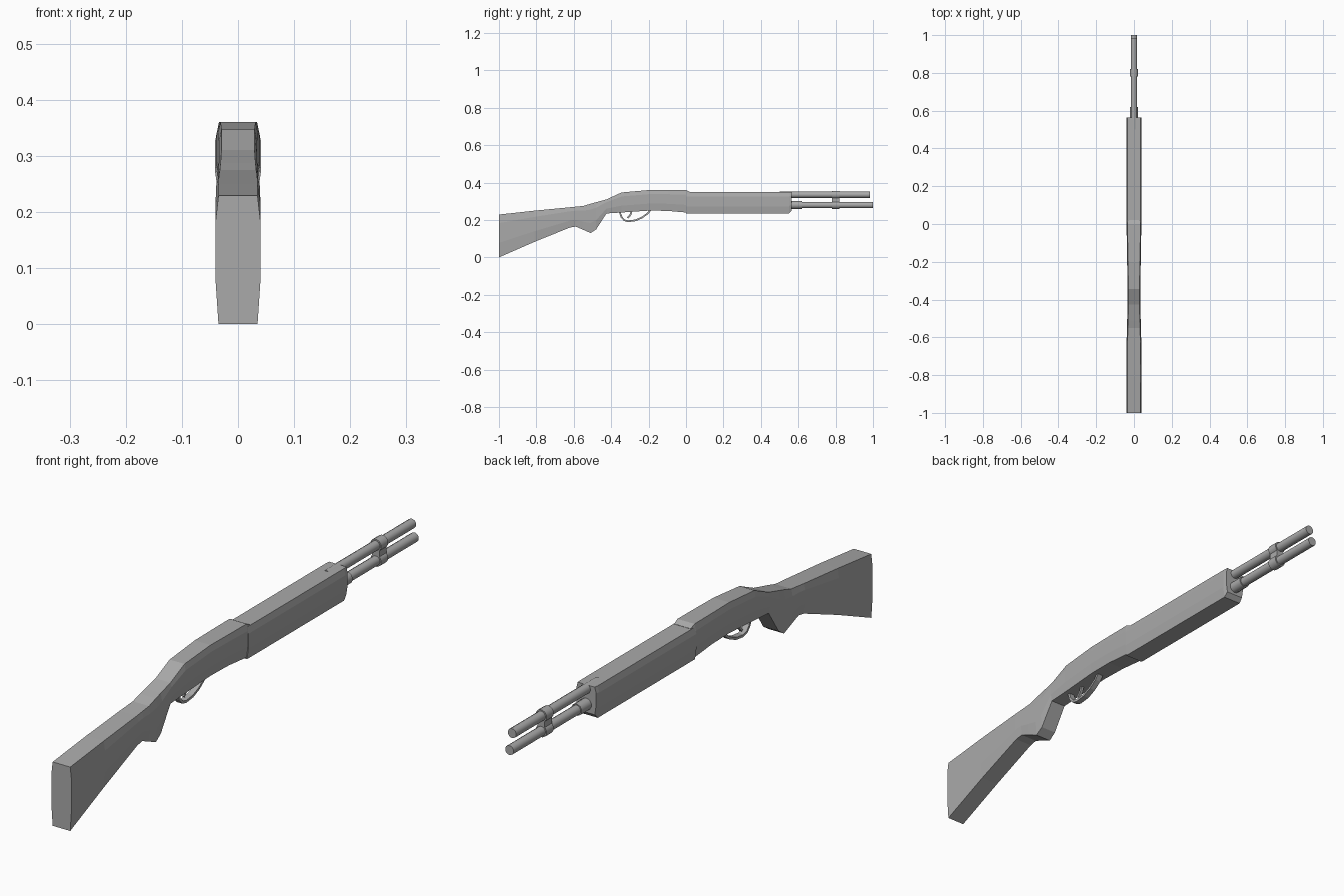
import bpy, bmesh, math
from mathutils import Vector

cube = bpy.data.objects.get("Cube")
if cube:
    bpy.data.objects.remove(cube, do_unlink=True)

grey = bpy.data.materials.new("plain_grey")
grey.use_nodes = True
colour = (0.4, 0.4, 0.4, 1)
grey.diffuse_color = colour
grey.node_tree.nodes["Principled BSDF"].inputs["Base Color"].default_value = colour


def finish(name, bm):
    bmesh.ops.recalc_face_normals(bm, faces=bm.faces)
    mesh = bpy.data.meshes.new(name)
    bm.to_mesh(mesh)
    bm.free()
    mesh.materials.append(grey)
    obj = bpy.data.objects.new(name, mesh)
    bpy.context.collection.objects.link(obj)
    return obj


def loft(name, rings):
    """Skin a run of closed rings with the same point count and cap the ends."""
    bm = bmesh.new()
    loops = [[bm.verts.new(p) for p in ring] for ring in rings]
    for a, b in zip(loops, loops[1:]):
        for i in range(len(a)):
            j = (i + 1) % len(a)
            bm.faces.new((a[i], a[j], b[j], b[i]))
    bm.faces.new(loops[0])
    bm.faces.new(loops[-1])
    return finish(name, bm)


def body_ring(y, bottom, top, half, edge=0.87):
    """Slab section with bevelled upper and lower edges."""
    h = top - bottom
    right = [(half * edge, bottom), (half, bottom + h * 0.34),
             (half, bottom + h * 0.8), (half * edge, top)]
    pts = right + [(-x, z) for x, z in reversed(right)]
    return [(x, y, z) for x, z in pts]


def rod(name, y0, y1, z, radius, sides=12):
    def ring(y):
        angles = [math.tau * (i + 0.5) / sides for i in range(sides)]
        return [(radius * math.cos(a), y, z + radius * math.sin(a)) for a in angles]
    obj = loft(name, [ring(y0), ring(y1)])
    for f in obj.data.polygons:
        f.use_smooth = len(f.vertices) == 4
    return obj


def strip(name, path, half_width, thick):
    """Flat band following a path in the side plane."""
    pts = [Vector(p) for p in path]
    rings = []
    for i, p in enumerate(pts):
        t = (pts[min(i + 1, len(pts) - 1)] - pts[max(i - 1, 0)]).normalized()
        n = Vector((-t.y, t.x)) * thick / 2
        rings.append([(s * half_width, (p + k * n).x, (p + k * n).y)
                      for s, k in ((-1, -1), (1, -1), (1, 1), (-1, 1))])
    return loft(name, rings)


# Shoulder stock, grip and receiver: y, bottom, top, half width
stations = [(-1, 0.0, 0.229, 0.04), (-0.81, 0.083, 0.25, 0.04),
            (-0.62, 0.16, 0.268, 0.039), (-0.59, 0.165, 0.271, 0.038),
            (-0.55, 0.148, 0.275, 0.037), (-0.51, 0.13, 0.287, 0.036),
            (-0.48, 0.15, 0.295, 0.035), (-0.425, 0.235, 0.31, 0.034),
            (-0.345, 0.24, 0.347, 0.034), (-0.2, 0.25, 0.36, 0.036),
            (-0.1, 0.249, 0.36, 0.038), (0.0, 0.24, 0.36, 0.039),
            (0.02, 0.24, 0.35, 0.038)]
loft("stock_and_receiver", [body_ring(*s) for s in stations])

# Fore-end with a slightly tapered muzzle side
loft("fore_end", [body_ring(0.0, 0.234, 0.349, 0.041),
                  body_ring(0.55, 0.234, 0.349, 0.041),
                  body_ring(0.565, 0.25, 0.349, 0.039)])

# Barrel, magazine tube and its collar
rod("barrel", 0.5, 0.985, 0.335, 0.017)
rod("magazine_tube", 0.5, 1.0, 0.28, 0.017)
rod("magazine_collar", 0.55, 0.62, 0.28, 0.021)

# Clamp joining the two tubes
rod("clamp_upper_ring", 0.78, 0.82, 0.335, 0.022)
rod("clamp_lower_ring", 0.78, 0.82, 0.28, 0.022)
loft("clamp_web", [[(x, y, z) for x, z in
                    ((-0.014, 0.285), (0.014, 0.285), (0.014, 0.33), (-0.014, 0.33))]
                   for y in (0.78, 0.82)])

# Trigger and guard
strip("trigger_guard", [(-0.355, 0.245), (-0.345, 0.216), (-0.33, 0.199), (-0.31, 0.193),
                        (-0.27, 0.198), (-0.235, 0.213), (-0.205, 0.235), (-0.19, 0.254)],
      0.011, 0.009)
strip("trigger", [(-0.29, 0.25), (-0.297, 0.228), (-0.312, 0.21)], 0.005, 0.009)
